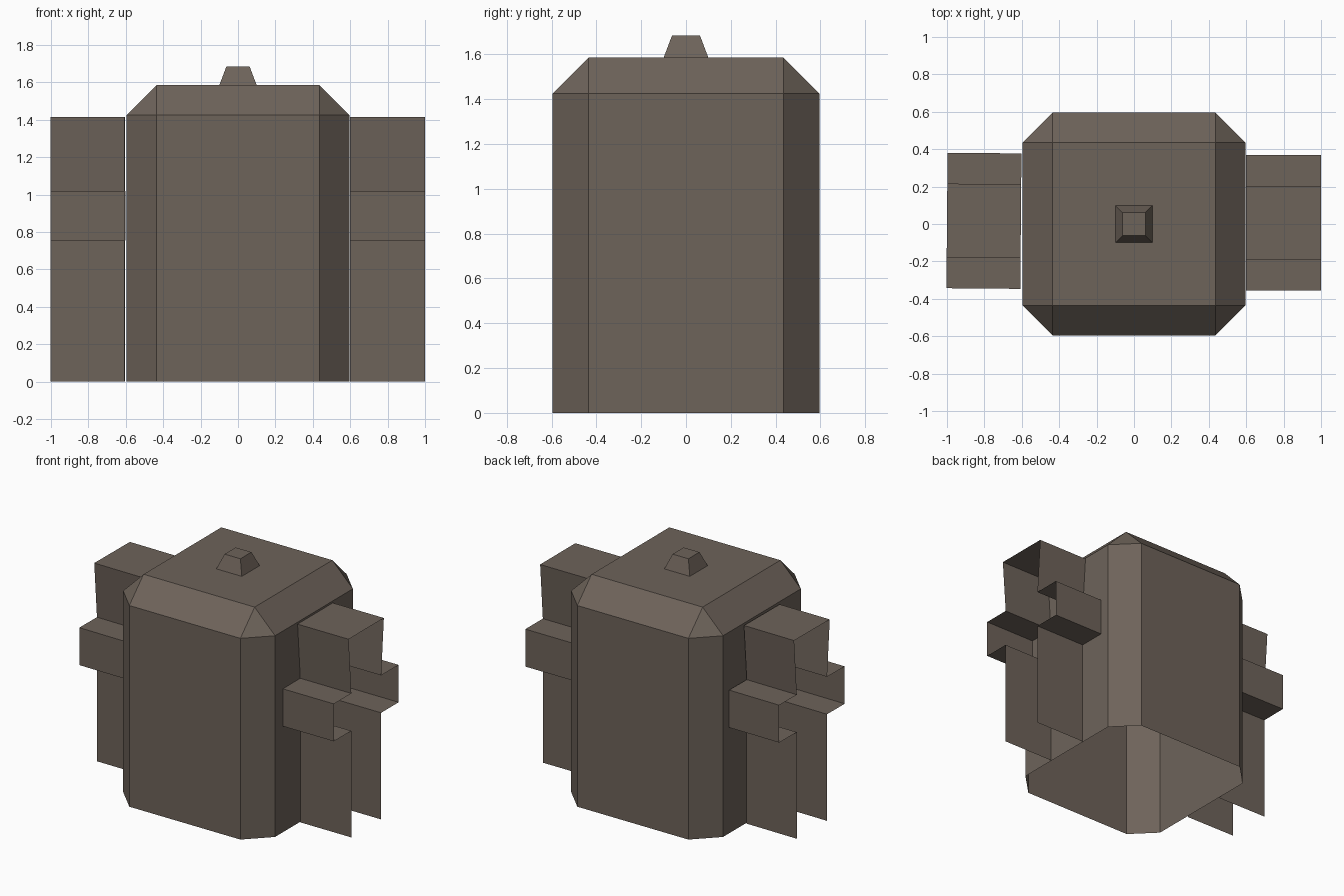
import bpy, bmesh, math
from mathutils import Matrix

if "Cube" in bpy.data.objects:
    bpy.data.objects.remove(bpy.data.objects["Cube"])

brown = bpy.data.materials.new("dull brown")
brown.diffuse_color = (0.155, 0.125, 0.102, 1)
brown.use_nodes = True
brown.node_tree.nodes["Principled BSDF"].inputs["Base Color"].default_value = brown.diffuse_color


def make(name, verts, faces, matrix=None):
    """Flat-shaded object from points and faces."""
    me = bpy.data.meshes.new(name)
    me.from_pydata(verts, [], faces)
    me.materials.append(brown)
    if matrix:
        me.transform(matrix)
    ob = bpy.data.objects.new(name, me)
    bpy.context.collection.objects.link(ob)
    return ob


# Body: octagonal shell, chamfered at the top and open at the bottom
R, C, SHOULDER, TOP = 0.595, 0.435, 1.425, 1.585
octagon = [(C, -R), (R, -C), (R, C), (C, R), (-C, R), (-R, C), (-R, -C), (-C, -R)]
square = [(C, -C), (C, C), (-C, C), (-C, -C)]
verts = [(x, y, 0) for x, y in octagon]
verts += [(x, y, SHOULDER) for x, y in octagon]
verts += [(x, y, TOP) for x, y in square]
faces = [(i, (i + 1) % 8, 8 + (i + 1) % 8, 8 + i) for i in range(8)]
for k in range(4):
    a, b, c = 8 + 2 * k, 9 + 2 * k, 8 + (2 * k + 2) % 8
    faces.append((a, b, 16 + k))                          # corner triangle
    faces.append((b, c, 16 + (k + 1) % 4, 16 + k))        # sloped side
faces.append((16, 17, 18, 19))
make("body", verts, faces)

# Knob: small tapered block on the lid
verts = [(sx * r, sy * r, z) for r, z in ((0.1, TOP), (0.062, 1.685))
         for sx, sy in ((1, -1), (1, 1), (-1, 1), (-1, -1))]
faces = [(i, (i + 1) % 4, 4 + (i + 1) % 4, 4 + i) for i in range(4)]
make("knob", verts, faces + [(4, 5, 6, 7)])

# Side brackets: hollow cross-shaped channels, open at both ends and at the foot
half = [(0.167, 0), (0.167, 0.755), (0.362, 0.755), (0.362, 1.02),
        (0.167, 1.02), (0.197, 1.415)]
profile = half + [(-y, z) for y, z in reversed(half)]


def bracket(name, x0, x1, y_shift, turn=0):
    n = len(profile)
    verts = [(x, y, z) for x in (x0, x1) for y, z in profile]
    faces = [(i, n + i, n + i + 1, i + 1) for i in range(n - 1)]
    ob = make(name, verts, faces, Matrix.Translation((0, y_shift, 0)))
    if turn:
        pivot = Matrix.Translation(((x0 + x1) / 2, 0, 0))
        ob.data.transform(pivot @ Matrix.Rotation(turn, 4, 'Z') @ pivot.inverted())
    # keep the faces pointing away from the channel's inside
    bm = bmesh.new()
    bm.from_mesh(ob.data)
    bm.normal_update()
    top = max(bm.faces, key=lambda f: f.calc_center_median().z)
    if top.normal.z < 0:
        bmesh.ops.reverse_faces(bm, faces=bm.faces)
    bm.to_mesh(ob.data)
    bm.free()


bracket("right_bracket", 0.6, 1.0, 0.007)
bracket("left_bracket", -1.0, -0.605, 0.017, math.radians(-0.5))
